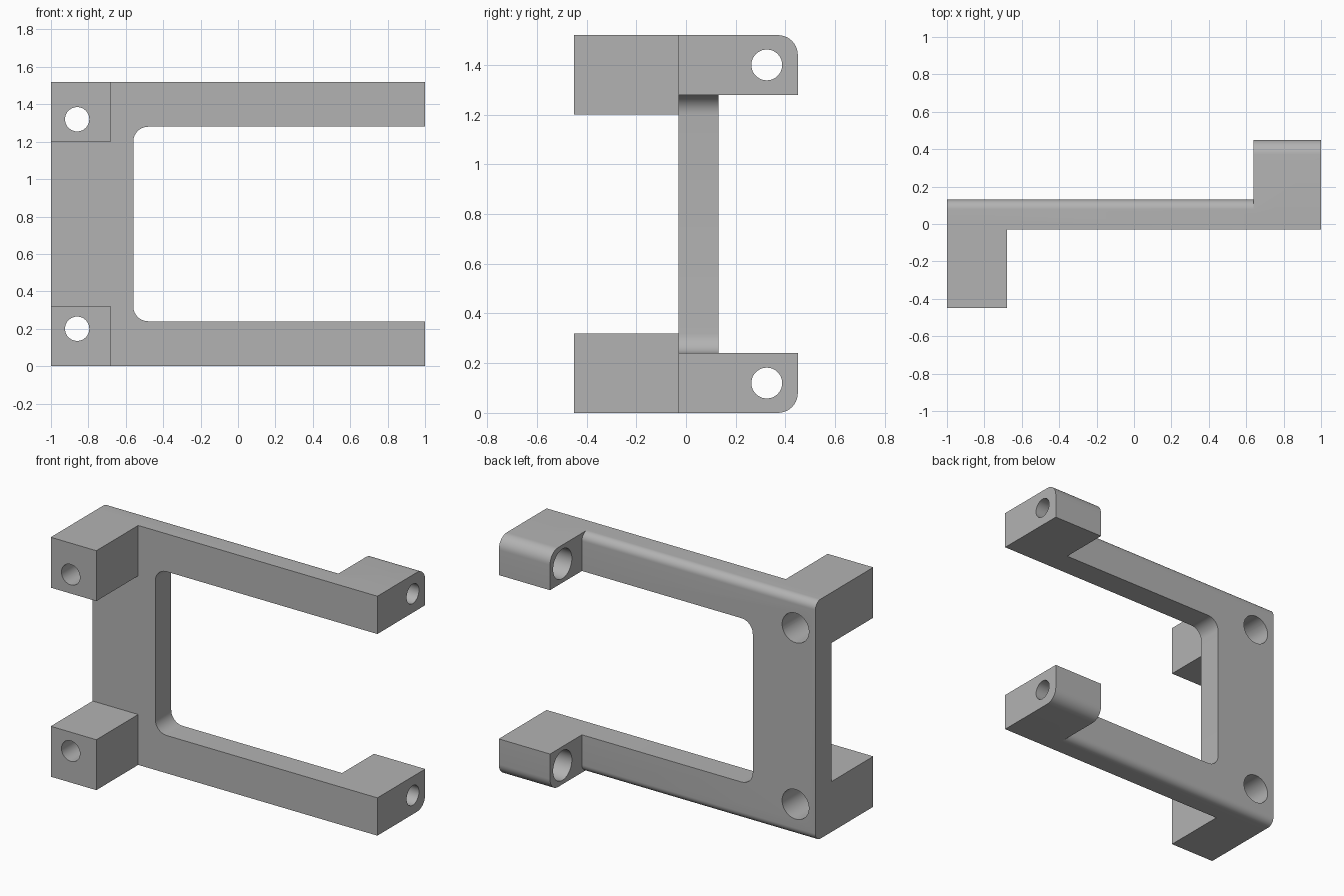
import bpy, bmesh
from math import radians, pi
from mathutils import Matrix, Vector

if "Cube" in bpy.data.objects:
    bpy.data.objects.remove(bpy.data.objects["Cube"])

H = 1.52                  # overall height
Y0, Y1 = -0.03, 0.13      # plate front and back
INNER = 0.24              # arm height

grey = bpy.data.materials.new("grey plastic")
grey.use_nodes = True
grey.diffuse_color = (0.45, 0.45, 0.45, 1)
grey.node_tree.nodes["Principled BSDF"].inputs["Base Color"].default_value = grey.diffuse_color


def finish(name, bm):
    bmesh.ops.recalc_face_normals(bm, faces=bm.faces)
    mesh = bpy.data.meshes.new(name)
    bm.to_mesh(mesh)
    bm.free()
    mesh.materials.append(grey)
    obj = bpy.data.objects.new(name, mesh)
    bpy.context.collection.objects.link(obj)
    return obj


def round_edges(bm, test, radius):
    """Fillet every edge whose two ends pass the test."""
    edges = [e for e in bm.edges if all(test(v.co) for v in e.verts)]
    bmesh.ops.bevel(bm, geom=edges, offset=radius, offset_type='OFFSET',
                    segments=10, profile=0.5, affect='EDGES')


def near(a, b):
    return abs(a - b) < 1e-4


def box(name, lo, hi, test=None, radius=0):
    bm = bmesh.new()
    bmesh.ops.create_cube(bm, size=1)
    lo, hi = Vector(lo), Vector(hi)
    for v in bm.verts:
        v.co = (lo + hi) / 2 + Vector(c * s for c, s in zip(v.co, hi - lo))
    if test:
        round_edges(bm, test, radius)
    return finish(name, bm)


def cylinder(name, radius, start, end):
    start, end = Vector(start), Vector(end)
    axis = end - start
    rot = axis.to_track_quat('Z', 'Y').to_matrix().to_4x4()
    bm = bmesh.new()
    bmesh.ops.create_cone(bm, cap_ends=True, segments=48, radius1=radius,
                          radius2=radius, depth=axis.length,
                          matrix=Matrix.Translation((start + end) / 2) @ rot)
    return finish(name, bm)


def combine(target, tool, operation):
    tool.hide_render = True
    mod = target.modifiers.new(tool.name, 'BOOLEAN')
    mod.operation, mod.object, mod.solver = operation, tool, 'EXACT'
    bpy.context.view_layer.objects.active = target
    bpy.ops.object.modifier_apply(modifier=mod.name)
    bpy.data.objects.remove(tool)


# C-shaped plate: rounded inner corners and rounded outer back edges
outline = [(-1, 0), (1, 0), (1, INNER), (-0.56, INNER),
           (-0.56, H - INNER), (1, H - INNER), (1, H), (-1, H)]
bm = bmesh.new()
face = bm.faces.new([bm.verts.new((x, Y0, z)) for x, z in outline])
ext = bmesh.ops.extrude_face_region(bm, geom=[face])
for v in ext["geom"]:
    if isinstance(v, bmesh.types.BMVert):
        v.co.y = Y1
bmesh.ops.recalc_face_normals(bm, faces=bm.faces)
corners = [e for e in bm.edges
           if all(near(v.co.x, -0.56) for v in e.verts)
           and near(e.verts[0].co.z, e.verts[1].co.z)]
bmesh.ops.bevel(bm, geom=corners, offset=0.08, segments=10, profile=0.5, affect='EDGES')
for level in (0, H):
    round_edges(bm, lambda c: near(c.y, Y1) and near(c.z, level), 0.05)
bracket = finish("bracket", bm)

# Front standoff blocks and back tabs, bottom and top
for side, outer in (("lower", 0), ("upper", H)):
    def span(size):
        return (0, size) if outer == 0 else (H - size, H)
    a, b = span(0.32)
    combine(bracket, box(side + "_block", (-1, -0.45, a), (-0.68, Y0 + 0.05, b)), 'UNION')
    a, b = span(INNER)
    combine(bracket, box(side + "_tab", (0.64, Y0, a), (1, 0.45, b),
                         lambda c: near(c.y, 0.45) and near(c.z, outer), 0.08), 'UNION')

# Screw holes with wider head recesses
for z in (0.2, H - 0.2):
    combine(bracket, cylinder("bolt_hole", 0.065, (-0.86, -0.6, z), (-0.86, 0.3, z)), 'DIFFERENCE')
    combine(bracket, cylinder("bolt_recess", 0.094, (-0.86, -0.25, z), (-0.86, 0.3, z)), 'DIFFERENCE')
for z in (0.12, H - 0.12):
    combine(bracket, cylinder("tab_hole", 0.062, (0.5, 0.325, z), (1.1, 0.325, z)), 'DIFFERENCE')
    combine(bracket, cylinder("tab_recess", 0.094, (0.5, 0.325, z), (0.86, 0.325, z)), 'DIFFERENCE')

bpy.ops.object.select_all(action='DESELECT')
bracket.select_set(True)
bpy.context.view_layer.objects.active = bracket
bpy.ops.object.shade_smooth_by_angle(angle=radians(30))
